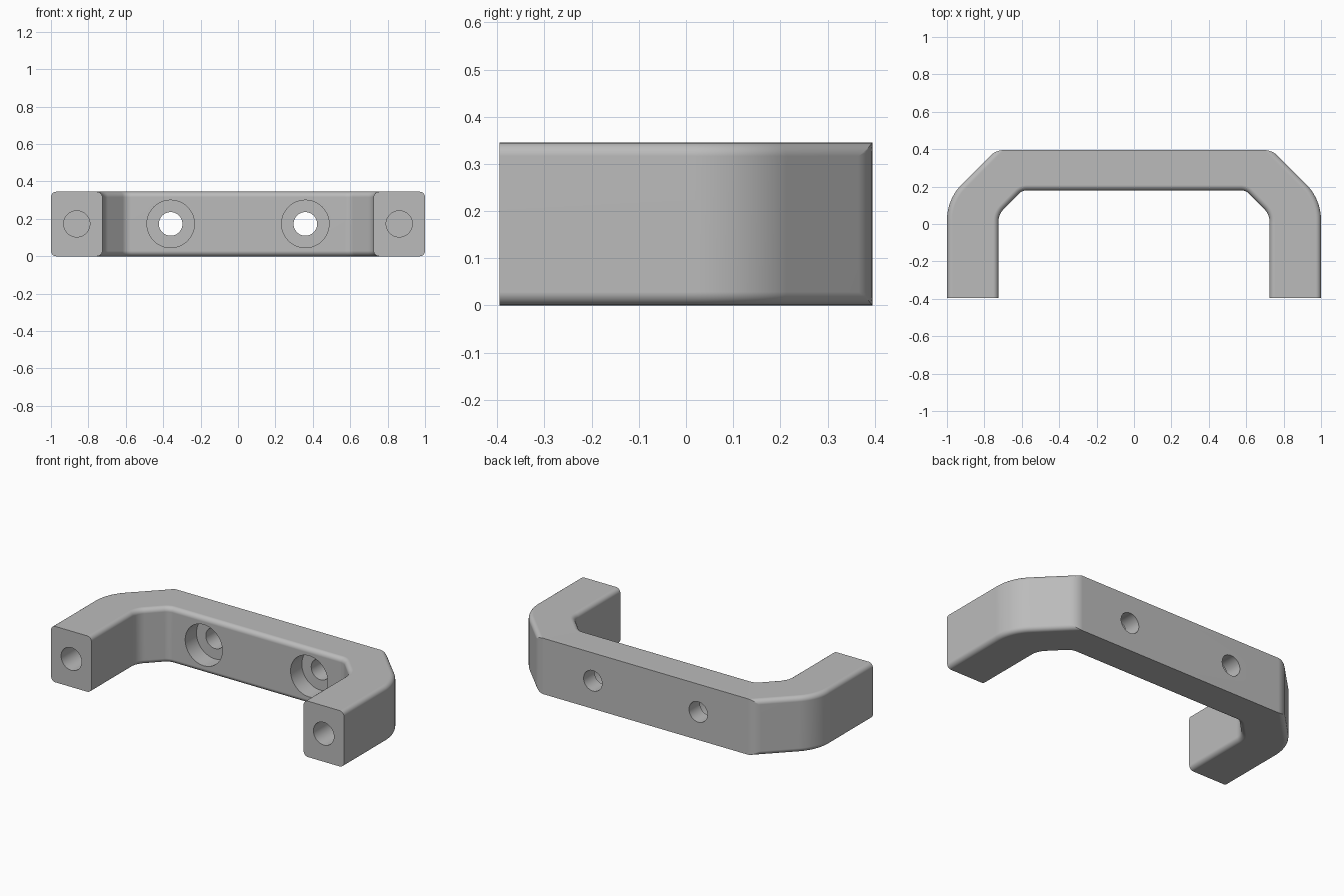
import bpy
import bmesh
from math import sin, cos, pi, acos
from mathutils import Matrix

cube = bpy.data.objects.get("Cube")
if cube:
    bpy.data.objects.remove(cube, do_unlink=True)

HEIGHT, BEVEL = 0.345, 0.0285
FRONT, BACK, MID = -0.395, 0.395, 0.173

grey = bpy.data.materials.new("plain_grey")
grey.use_nodes = True
colour = (0.5, 0.5, 0.5, 1)
grey.diffuse_color = colour
grey.node_tree.nodes["Principled BSDF"].inputs["Base Color"].default_value = colour


def arc(cx, cy, r, a0, a1, n):
    return [(cx + r * cos(a0 + (a1 - a0) * i / n), cy + r * sin(a0 + (a1 - a0) * i / n))
            for i in range(n + 1)]


def outline(d):
    """Plan of the handle, with every wall but the ends and back inset by d."""
    r = 0.1
    outer = [(1 - d, FRONT)]
    outer += arc(0.727, 0.02, 0.273 - d, 0, pi / 4, 12)
    outer += arc(0.697, BACK - r, r, pi / 4 + acos((r - d) / r), pi / 2, 6)
    inner = [(0.725 + d, FRONT)]
    inner += arc(0.625, 0.01, 0.1 + d, 0, pi / 4, 8)
    inner += arc(0.573, 0.12, 0.06 + d, pi / 4, pi / 2, 8)

    def flip(pts):
        return [(-x, y) for x, y in pts]
    return outer + flip(outer)[::-1] + flip(inner) + inner[::-1]


# Handle body: stacked outlines give the rounded long edges
steps = 6
levels = [(BEVEL * (1 - sin(t)), BEVEL * (1 - cos(t)))
          for t in (pi / 2 * i / steps for i in range(steps + 1))]
levels += [(d, HEIGHT - z) for d, z in reversed(levels)]
bm = bmesh.new()
rings = [[bm.verts.new((x, y, z)) for x, y in outline(d)] for d, z in levels]
for low, high in zip(rings, rings[1:]):
    for i in range(len(low)):
        j = (i + 1) % len(low)
        bm.faces.new((low[i], low[j], high[j], high[i]))
bm.faces.new(rings[0][::-1])
bm.faces.new(rings[-1])
bmesh.ops.recalc_face_normals(bm, faces=bm.faces)
mesh = bpy.data.meshes.new("handle_body")
bm.to_mesh(mesh)
bm.free()
mesh.materials.append(grey)
body = bpy.data.objects.new("handle_body", mesh)
bpy.context.collection.objects.link(body)


def drill(name, x, r, y0, y1):
    """Cut a round hole along y."""
    cut = bmesh.new()
    place = Matrix.Translation((x, (y0 + y1) / 2, MID)) @ Matrix.Rotation(pi / 2, 4, 'X')
    bmesh.ops.create_cone(cut, cap_ends=True, segments=48, radius1=r, radius2=r,
                          depth=y1 - y0, matrix=place)
    m = bpy.data.meshes.new(name)
    cut.to_mesh(m)
    cut.free()
    m.materials.append(grey)
    cutter = bpy.data.objects.new(name, m)
    bpy.context.collection.objects.link(cutter)
    cutter.hide_render = True
    mod = body.modifiers.new(name, 'BOOLEAN')
    mod.operation, mod.solver, mod.object = 'DIFFERENCE', 'EXACT', cutter
    bpy.ops.object.modifier_apply(modifier=name)
    bpy.data.objects.remove(cutter, do_unlink=True)


bpy.ops.object.select_all(action='DESELECT')
body.select_set(True)
bpy.context.view_layer.objects.active = body

# Blind holes in the feet, counterbored through holes in the bar
for side in (-1, 1):
    drill("foot_hole", side * 0.862, 0.07, FRONT - 0.1, FRONT + 0.35)
    drill("counterbore", side * 0.36, 0.127, 0.1, 0.29)
    drill("through_hole", side * 0.36, 0.063, 0.2, BACK + 0.1)

bpy.ops.object.shade_smooth_by_angle(angle=pi / 6)
weighted = body.modifiers.new("weighted_normals", 'WEIGHTED_NORMAL')
weighted.keep_sharp = True
